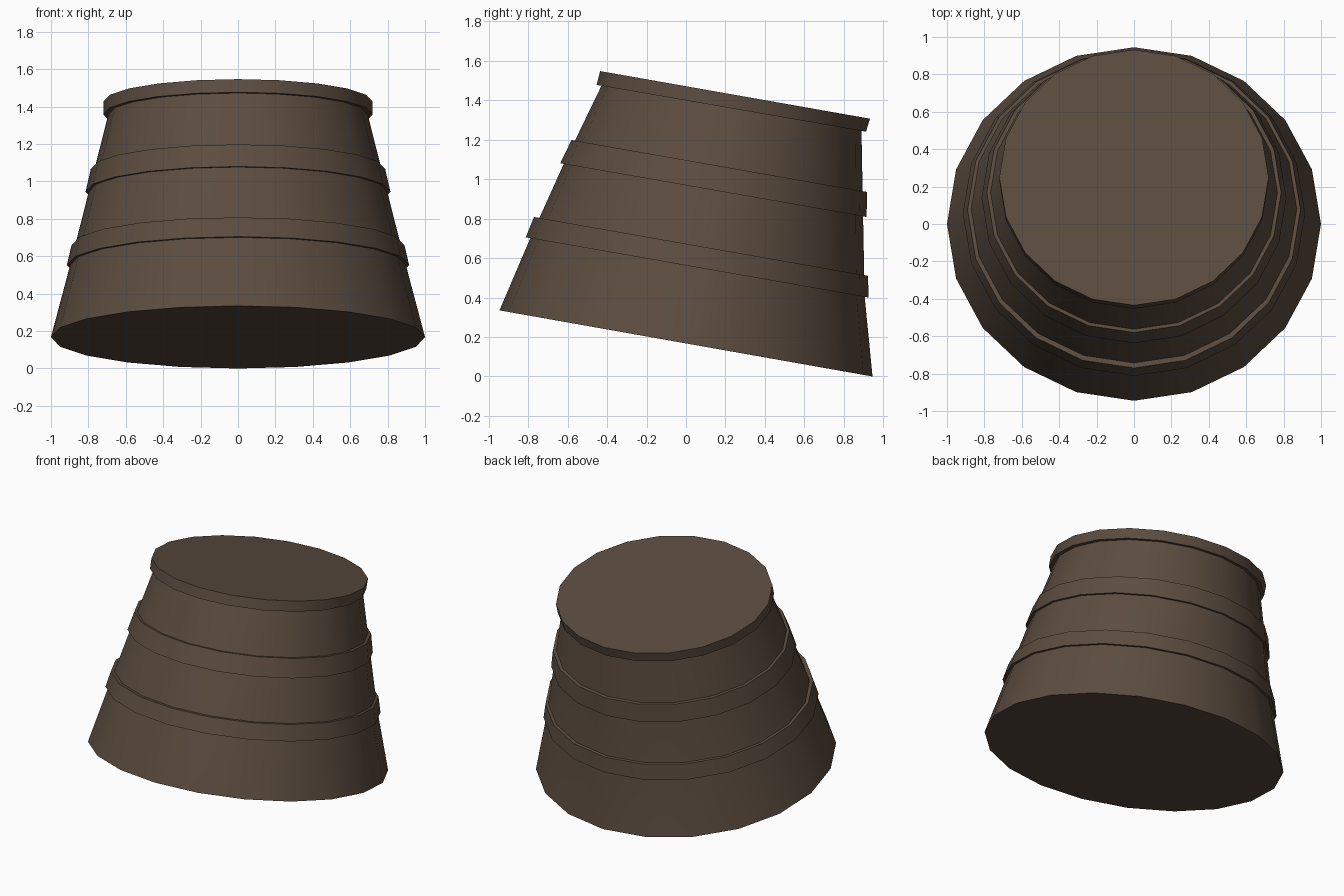
import bpy, bmesh, math

if "Cube" in bpy.data.objects:
    bpy.data.objects.remove(bpy.data.objects["Cube"])

SIDES = 20
mat = bpy.data.materials.new("dark_brown")
mat.diffuse_color = (0.105, 0.072, 0.05, 1)
mat.use_nodes = True
mat.node_tree.nodes["Principled BSDF"].inputs["Base Color"].default_value = mat.diffuse_color


def tilted_stack(name, rings):
    """Closed loft; each ring = (front y, front z, back y, back z, x radius)."""
    bm = bmesh.new()
    loops = []
    for fy, fz, by, bz, rx in rings:
        cy, cz, hy, hz = (fy + by) / 2, (fz + bz) / 2, (by - fy) / 2, (bz - fz) / 2
        loop = []
        for i in range(SIDES):
            a = math.tau * i / SIDES
            s = math.sin(a)
            loop.append(bm.verts.new((rx * math.cos(a), cy + hy * s, cz + hz * s)))
        loops.append(loop)
    for lo, hi in zip(loops, loops[1:]):
        for i in range(SIDES):
            j = (i + 1) % SIDES
            bm.faces.new((lo[i], lo[j], hi[j], hi[i]))
    bm.faces.new(loops[0][::-1])
    bm.faces.new(loops[-1])
    bmesh.ops.recalc_face_normals(bm, faces=bm.faces)
    mesh = bpy.data.meshes.new(name)
    bm.to_mesh(mesh)
    bm.free()
    mesh.materials.append(mat)
    obj = bpy.data.objects.new(name, mesh)
    bpy.context.collection.objects.link(obj)
    bpy.ops.object.select_all(action='DESELECT')
    obj.select_set(True)
    bpy.context.view_layer.objects.active = obj
    bpy.ops.object.shade_smooth_by_angle(angle=math.radians(30))


# Leaning tapered body
tilted_stack("body", [
    (-0.945, 0.335, 0.945, 0.0, 1.0),
    (-0.787, 0.705, 0.905, 0.405, 0.897),
    (-0.617, 1.082, 0.897, 0.815, 0.797),
    (-0.425, 1.48, 0.889, 1.248, 0.692),
])

# Raised hoops
tilted_stack("lower_hoop", [
    (-0.812, 0.705, 0.925, 0.40, 0.915),
    (-0.770, 0.808, 0.922, 0.51, 0.89),
])
tilted_stack("upper_hoop", [
    (-0.637, 1.08, 0.915, 0.808, 0.815),
    (-0.580, 1.198, 0.917, 0.935, 0.787),
])

# Cap rim on top
tilted_stack("top_cap", [
    (-0.453, 1.477, 0.912, 1.24, 0.72),
    (-0.435, 1.547, 0.932, 1.306, 0.72),
])
